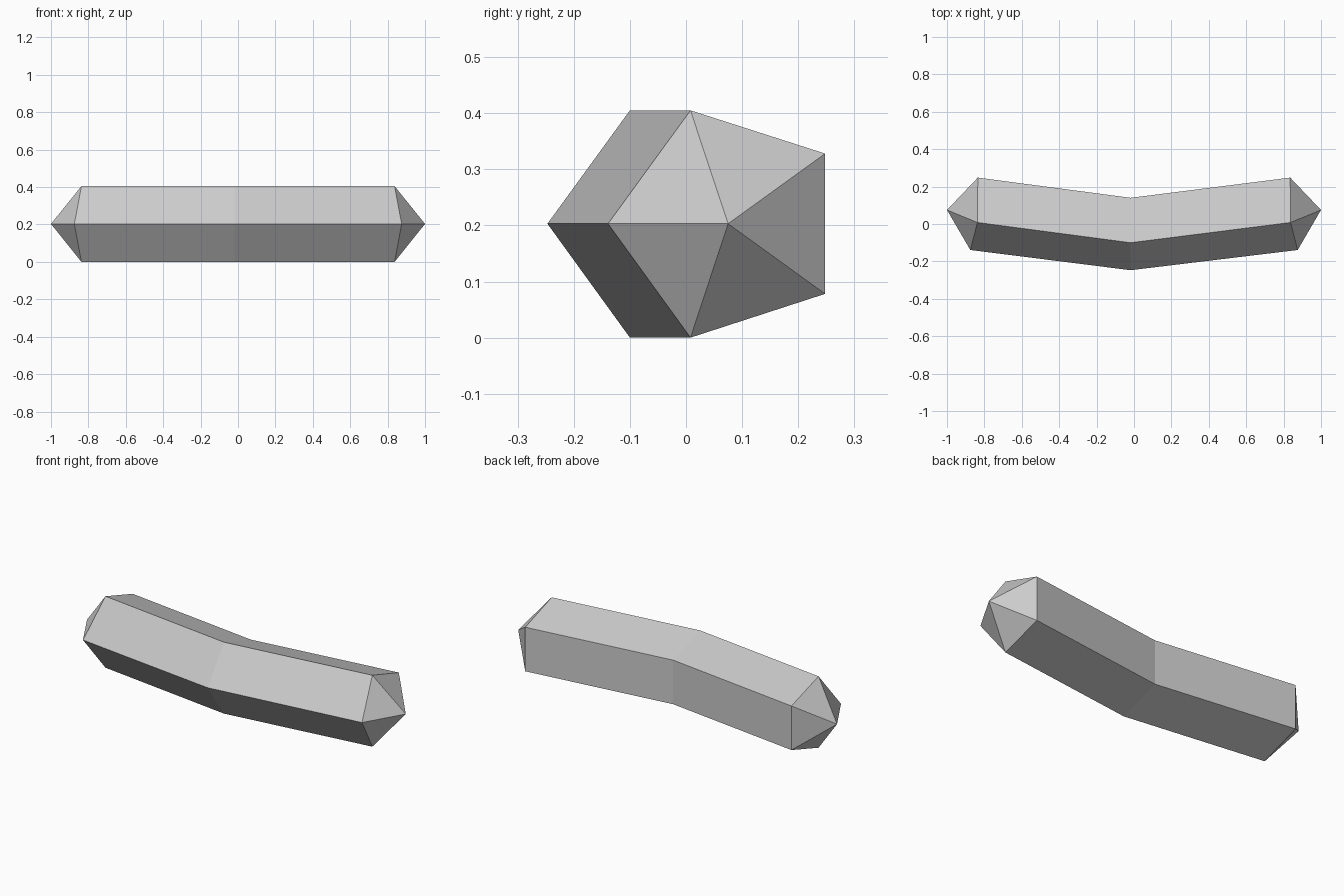
import bpy
import bmesh

cube = bpy.data.objects.get("Cube")
if cube:
    bpy.data.objects.remove(cube, do_unlink=True)

# Plain grey material
grey = bpy.data.materials.new("light grey")
grey.use_nodes = True
colour = (0.6, 0.6, 0.6, 1)
grey.diffuse_color = colour
grey.node_tree.nodes["Principled BSDF"].inputs["Base Color"].default_value = colour

# Five-sided section: offset along y, height, and x of the end ring
SECTION = [(-0.247, 0.203, 0.875), (-0.10, 0.405, 0.837), (0.14, 0.328, 0.835),
           (0.14, 0.078, 0.835), (-0.10, 0.0, 0.837)]
BEND = 0.108      # how far the ends sweep back
MIDDLE = -0.018   # x of the bend

bm = bmesh.new()


def ring(side):
    return [bm.verts.new((side * x if side else MIDDLE, y + BEND * abs(side), z))
            for y, z, x in SECTION]


# Bent bar: left end, bend, right end
rings = [ring(side) for side in (-1, 0, 1)]
for a, b in zip(rings, rings[1:]):
    for i in range(5):
        j = (i + 1) % 5
        bm.faces.new((a[i], a[j], b[j], b[i]))

# Pointed caps
for side, end in ((-1, rings[0]), (1, rings[2])):
    tip = bm.verts.new((side, 0.075, 0.203))
    for i in range(5):
        bm.faces.new((end[i], end[(i + 1) % 5], tip))

bmesh.ops.recalc_face_normals(bm, faces=bm.faces)
mesh = bpy.data.meshes.new("bent_bar")
bm.to_mesh(mesh)
bm.free()
mesh.materials.append(grey)
bpy.context.collection.objects.link(bpy.data.objects.new("bent_bar", mesh))
